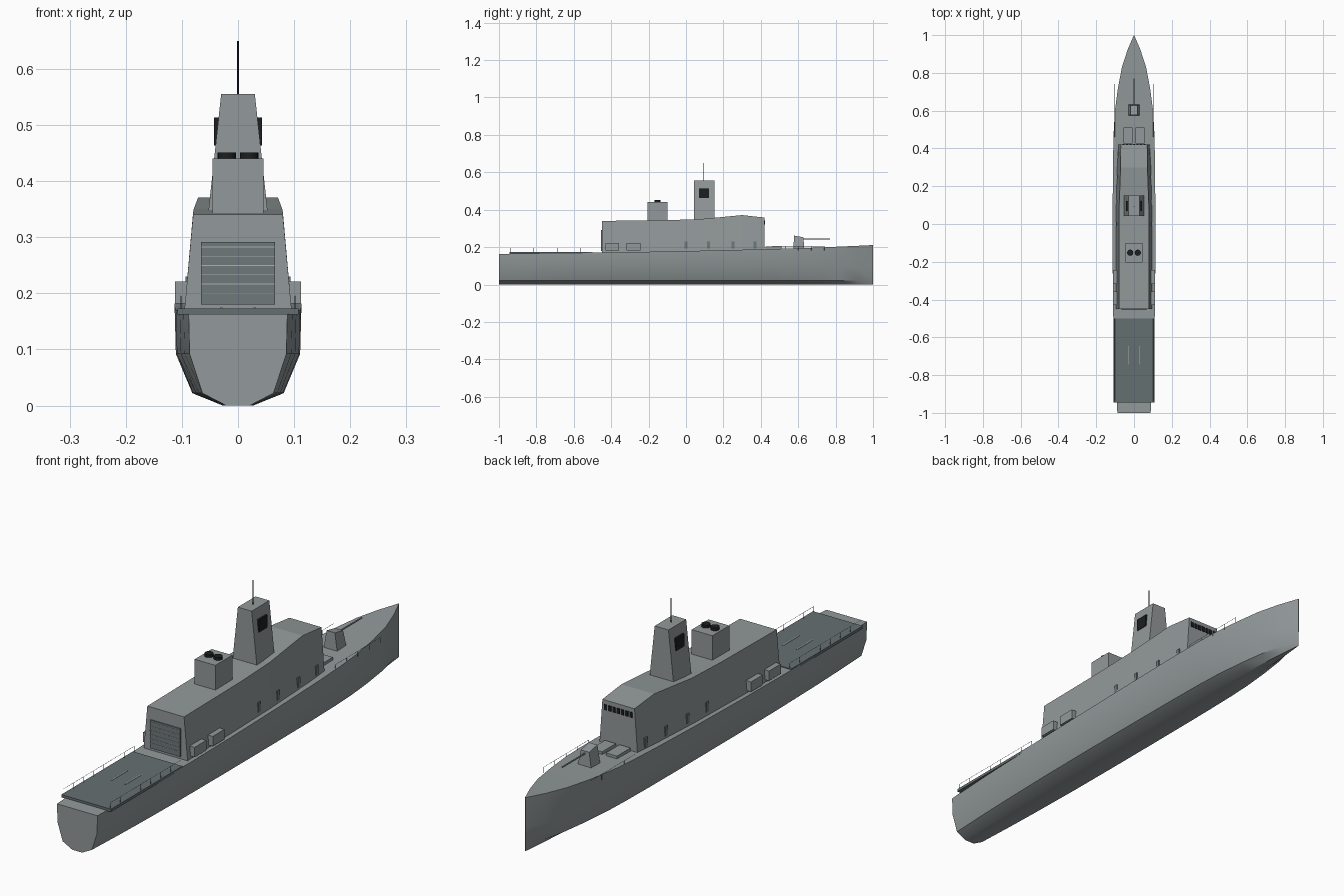
import bpy, bmesh, math
from mathutils import Vector

if "Cube" in bpy.data.objects:
    bpy.data.objects.remove(bpy.data.objects["Cube"], do_unlink=True)


def material(name, r, g, b):
    m = bpy.data.materials.new(name)
    m.use_nodes = True
    m.diffuse_color = (r, g, b, 1)
    bsdf = next(n for n in m.node_tree.nodes if n.type == 'BSDF_PRINCIPLED')
    bsdf.inputs["Base Color"].default_value = (r, g, b, 1)
    bsdf.inputs["Roughness"].default_value = 0.7
    return m


GREY = material("ship grey", 0.29, 0.32, 0.325)
DECK = material("flight deck grey", 0.13, 0.16, 0.165)
DOOR = material("door grey", 0.16, 0.19, 0.195)
MARK = material("marking grey", 0.42, 0.45, 0.45)
DARK = material("black", 0.012, 0.013, 0.015)


def finish(name, bm, mat, smooth=None):
    bmesh.ops.recalc_face_normals(bm, faces=bm.faces)
    me = bpy.data.meshes.new(name)
    bm.to_mesh(me)
    bm.free()
    me.materials.append(mat)
    ob = bpy.data.objects.new(name, me)
    bpy.context.collection.objects.link(ob)
    if smooth:
        bpy.ops.object.select_all(action='DESELECT')
        ob.select_set(True)
        bpy.context.view_layer.objects.active = ob
        bpy.ops.object.shade_smooth_by_angle(angle=math.radians(smooth))
    return ob


def loft(name, rings, mat, smooth=None):
    """Skin a closed body through rings with equal point counts."""
    bm = bmesh.new()
    loops = [[bm.verts.new(p) for p in ring] for ring in rings]
    n = len(loops[0])
    for a, b in zip(loops, loops[1:]):
        for i in range(n):
            j = (i + 1) % n
            bm.faces.new((a[i], a[j], b[j], b[i]))
    bm.faces.new(loops[0])
    bm.faces.new(loops[-1])
    return finish(name, bm, mat, smooth)


def box(name, x0, x1, y0, y1, z0, z1, mat):
    def rect(z):
        return [(x0, y0, z), (x1, y0, z), (x1, y1, z), (x0, y1, z)]
    return loft(name, [rect(z0), rect(z1)], mat)


def trapezoid(y, base, top, z0, z1):
    return [(-base, y, z0), (base, y, z0), (top, y, z1), (-top, y, z1)]


def rod(name, a, b, r, mat, sides=8):
    a, b = Vector(a), Vector(b)
    bm = bmesh.new()
    bmesh.ops.create_cone(bm, cap_ends=True, segments=sides, radius1=r,
                          radius2=r, depth=(b - a).length)
    turn = Vector((0, 0, 1)).rotation_difference(b - a).to_matrix()
    for v in bm.verts:
        v.co = turn @ v.co + (a + b) / 2
    return finish(name, bm, mat, 40)


# Hull: stations of y, deck half width and deck height
stations = [(-1, .088, .163), (-.85, .097, .165), (-.7, .104, .167),
            (-.45, .111, .171), (-.2, .113, .175), (.1, .113, .181),
            (.35, .111, .187), (.5, .107, .191), (.6, .101, .194),
            (.72, .085, .198), (.83, .064, .203), (.92, .035, .207),
            (1, .001, .211)]


def hull_ring(y, w, deck):
    half = [(w, deck), (w * .98, .092), (w * .72, .022), (w * .24, 0)]
    return ([(x, y, z) for x, z in half]
            + [(-x, y, z) for x, z in reversed(half)])


loft("hull", [hull_ring(*s) for s in stations], GREY, 30)

# Flight deck with landing guide bars
box("flight_deck", -.108, .108, -.945, -.5, .162, .173, DECK)
for side in (-1, 1):
    x = side * .03
    box("landing_bar", x - .002, x + .002, -.745, -.645, .172, .1745, MARK)

# Superstructure
house = [(-.45, .096, .08, .34), (-.1, .096, .08, .344), (.08, .096, .079, .35),
         (.3, .091, .071, .371), (.42, .084, .07, .358)]
loft("superstructure", [trapezoid(y, b, t, .165, z) for y, b, t, z in house], GREY)

# Hangar door with slats
box("hangar_door", -.066, .066, -.454, -.445, .18, .291, DOOR)
for i in range(6):
    z = .2 + i * .0165
    box("door_slat", -.066, .066, -.4555, -.45, z - .0008, z + .0008, MARK)

# Bridge windows
for i in range(7):
    x = (i - 3) * .0185
    box("bridge_window", x - .0065, x + .0065, .415, .423, .32, .341, DARK)

# Mast with sensor panels and aerial
loft("mast", [[(-w, .042, z), (w, .042, z), (w, .152, z), (-w, .152, z)]
              for w, z in ((.054, .335), (.03, .555))], GREY)
rod("aerial", (0, .092, .55), (0, .092, .65), .0018, DARK)

# Funnel with two exhausts
box("funnel", -.045, .045, -.205, -.1, .33, .44, GREY)

for side in (-1, 1):
    a, b = sorted((side * .034, side * .0425))
    box("sensor_panel", a, b, .07, .122, .463, .513, DARK)
    rod("exhaust", (side * .02, -.152, .435), (side * .02, -.152, .451),
        .0165, DARK, 16)
    # Boats beside the hangar
    a, b = sorted((side * .08, side * .112))
    for y in (-.43, -.317):
        box("boat_locker", a, b, y, y + .073, .182, .221, GREY)
    # Side doors
    for y, x in ((0, .094), (.12, .0935), (.25, .091), (.37, .087)):
        a, b = sorted((side * (x - .008), side * x))
        box("side_door", a, b, y - .008, y + .008, .192, .23, DOOR)
    # Foredeck hatches
    a, b = sorted((side * .008, side * .056))
    box("deck_hatch", a, b, .425, .51, .185, .202, GREY)
    # Guard rails
    for name, y0, y1, z0, z1, count in (
            ("stern_rail", -.94, -.5, .17, .195, 8),
            ("bow_rail", .46, .74, .182, .204, 5)):
        x = side * .102
        rod(name, (x, y0, z1), (x, y1, z1), .0007, DOOR, 4)
        for i in range(count):
            y = y0 + (y1 - y0) * i / (count - 1)
            rod(name + "_post", (x, y, z0), (x, y, z1), .0009, DOOR, 4)

# Gun: tapered housing with a sloped roof, and its barrel
loft("gun_mount", [[(-.03, .575, .188), (.03, .575, .188),
                    (.03, .632, .188), (-.03, .632, .188)],
                   [(-.018, .577, .262), (.018, .577, .262),
                    (.018, .628, .252), (-.018, .628, .252)]], GREY)
rod("gun_barrel", (0, .61, .243), (0, .77, .243), .003, GREY)
